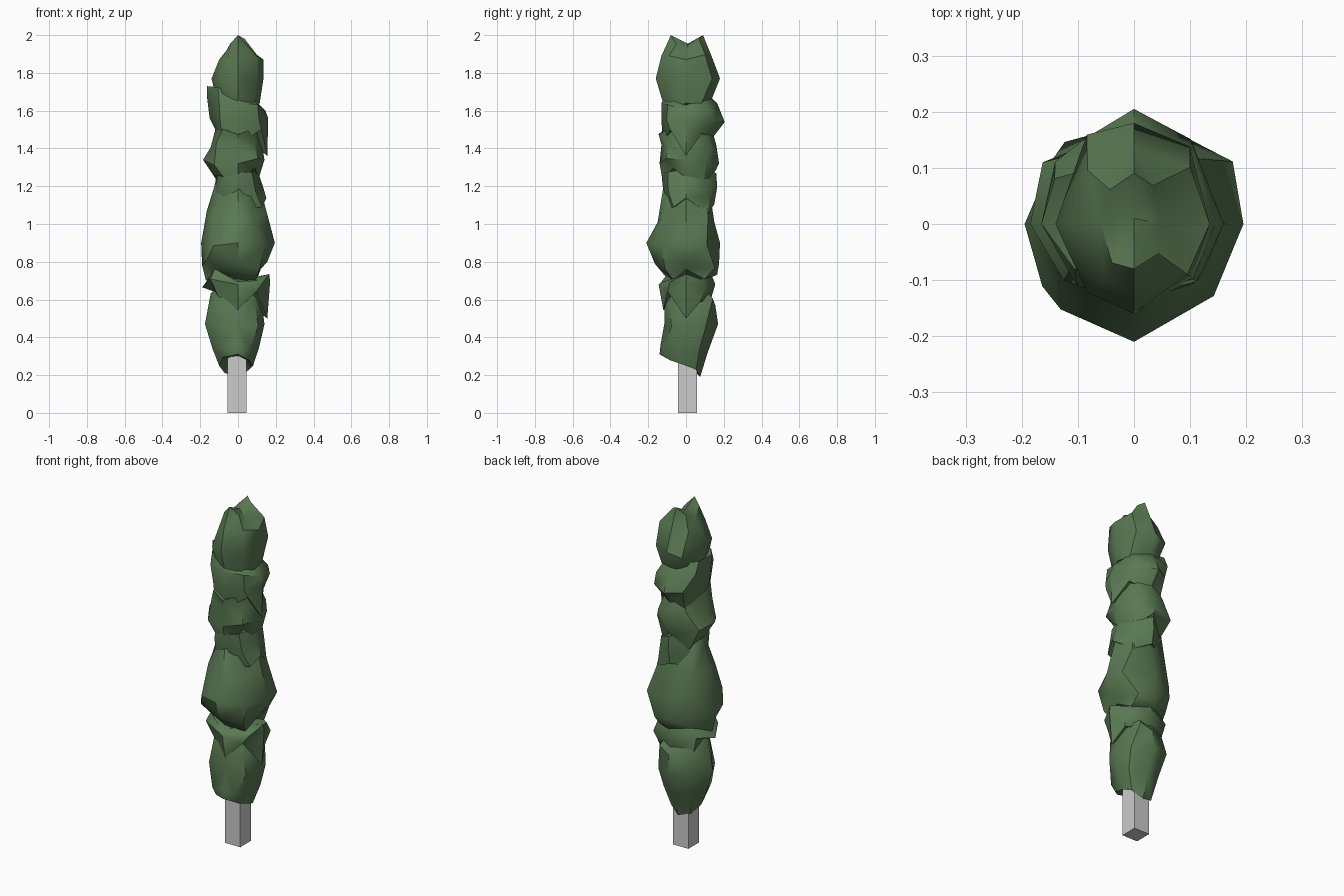
import bpy, bmesh, math, random

random.seed(11)
green = bpy.data.materials.new("leaf_green")
green.diffuse_color = (0.10, 0.19, 0.085, 1)


def finish(name, bm, mat=None, angle=None):
    bmesh.ops.recalc_face_normals(bm, faces=bm.faces)
    me = bpy.data.meshes.new(name)
    bm.to_mesh(me)
    bm.free()
    ob = bpy.data.objects.new(name, me)
    bpy.context.collection.objects.link(ob)
    if mat:
        me.materials.append(mat)
    if angle:
        bpy.ops.object.select_all(action='DESELECT')
        ob.select_set(True)
        bpy.context.view_layer.objects.active = ob
        bpy.ops.object.shade_smooth_by_angle(angle=math.radians(angle))
    return ob


# One ragged leaf clump: rings of (z, xmin, xmax, ymin, ymax, wave height, waves, phase)
def clump(name, rings, low, high, n=8, jitter=0.012):
    bm = bmesh.new()
    loops = []
    for z, x0, x1, y0, y1, amp, k, ph in rings:
        loop = []
        for i in range(n):
            a = math.tau * i / n
            if i % 2:
                a += random.uniform(-0.2, 0.2)
            c, s = math.cos(a), math.sin(a)
            r = 1 if i % 2 == 0 else random.uniform(0.94, 1.1)
            x = (x1 if c > 0 else -x0) * c * r
            y = (y1 if s > 0 else -y0) * s * r
            dz = amp * math.cos(k * a + math.radians(ph))
            if i % 2:
                dz += random.uniform(-jitter, jitter) * 2
            loop.append(bm.verts.new((x, y, z + dz)))
        loops.append(loop)
    for a, b in zip(loops, loops[1:]):
        for i in range(n):
            j = (i + 1) % n
            bm.faces.new((a[i], a[j], b[j], b[i]))
    # Sunken caps give the ragged hems
    for loop, z in ((loops[0], low), (loops[-1], high)):
        v = bm.verts.new((0, 0.01, z))
        for i in range(n):
            bm.faces.new((loop[i], loop[(i + 1) % n], v))
    bmesh.ops.triangulate(bm, faces=[f for f in bm.faces if len(f.verts) > 3])
    return finish(name, bm, green, 46)


# Square trunk
bm = bmesh.new()
bmesh.ops.create_cube(bm, size=1)
for v in bm.verts:
    v.co = (v.co.x * 0.10 - 0.006, v.co.y * 0.10 + 0.008, (v.co.z + 0.5) * 0.30)
finish("trunk", bm)

# Foliage clumps from bottom to top
clump("foliage_bottom", [
    (0.25, -0.10, 0.08, -0.14, 0.075, 0.06, 1, 90),
    (0.34, -0.135, 0.11, -0.135, 0.115, 0.02, 1, 90),
    (0.47, -0.175, 0.14, -0.115, 0.17, 0, 1, 0),
    (0.60, -0.145, 0.12, -0.115, 0.155, 0.03, 2, 0),
    (0.70, -0.08, 0.07, -0.07, 0.09, 0, 1, 0)], 0.30, 0.72)

clump("foliage_lower_ruff", [
    (0.57, -0.12, 0.155, -0.12, 0.13, 0.075, 3, 160),
    (0.68, -0.19, 0.17, -0.145, 0.155, 0.015, 3, 0),
    (0.72, -0.16, 0.165, -0.13, 0.13, 0.03, 3, 60)], 0.62, 0.70)

clump("foliage_middle", [
    (0.73, -0.17, 0.12, -0.115, 0.165, 0.03, 3, 0),
    (0.79, -0.19, 0.155, -0.165, 0.175, 0.01, 3, 0),
    (0.90, -0.195, 0.195, -0.21, 0.18, 0, 1, 0),
    (1.04, -0.165, 0.15, -0.15, 0.15, 0.03, 2, 0),
    (1.20, -0.125, 0.115, -0.11, 0.13, 0.06, 3, 270),
    (1.28, -0.06, 0.06, -0.07, 0.07, 0, 1, 0)], 0.70, 1.28)

clump("foliage_middle_ruff", [
    (1.09, -0.13, 0.15, -0.10, 0.15, 0.05, 3, 20),
    (1.18, -0.13, 0.13, -0.12, 0.165, 0.03, 3, 30),
    (1.27, -0.11, 0.10, -0.13, 0.16, 0.02, 3, 0)], 1.12, 1.25)

clump("foliage_upper", [
    (1.25, -0.13, 0.11, -0.12, 0.16, 0.04, 3, 100),
    (1.33, -0.185, 0.14, -0.14, 0.175, 0.01, 2, 0),
    (1.42, -0.145, 0.125, -0.13, 0.16, 0.015, 3, 0),
    (1.50, -0.12, 0.12, -0.145, 0.13, 0.025, 3, 90)], 1.27, 1.48)

clump("foliage_upper_ruff", [
    (1.43, -0.12, 0.155, -0.12, 0.13, 0.07, 3, 170),
    (1.55, -0.15, 0.16, -0.13, 0.205, 0.01, 2, 0),
    (1.64, -0.165, 0.145, -0.13, 0.165, 0.04, 1, 180),
    (1.68, -0.165, 0.11, -0.11, 0.12, 0.05, 1, 180)], 1.48, 1.62)

clump("foliage_top", [
    (1.62, -0.10, 0.115, -0.115, 0.12, 0.02, 3, 0),
    (1.77, -0.14, 0.135, -0.16, 0.18, 0, 1, 0),
    (1.88, -0.10, 0.135, -0.13, 0.135, 0.01, 2, 180),
    (1.96, -0.06, 0.05, -0.08, 0.09, 0.04, 2, 180)], 1.62, 1.955)
